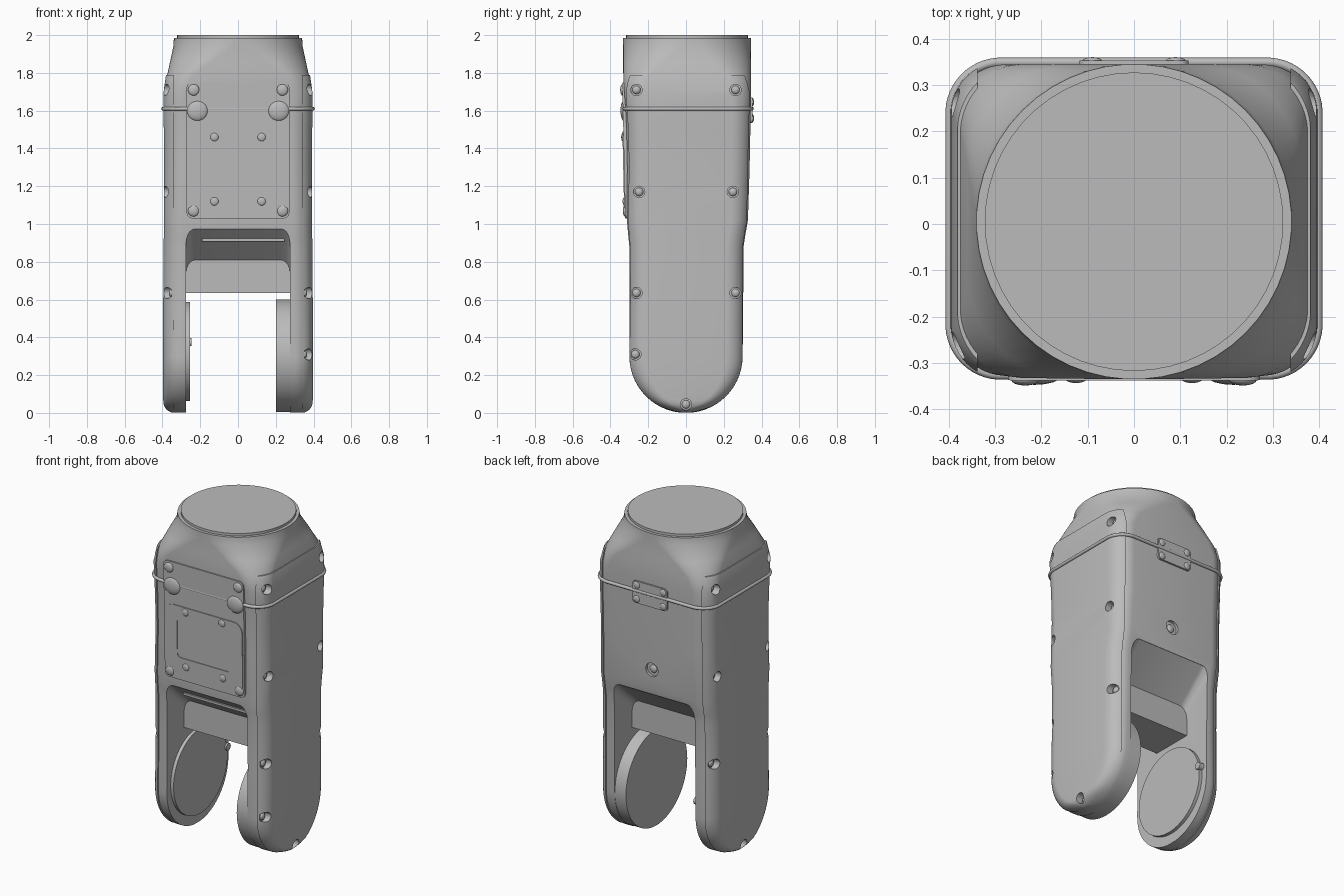
import bpy, bmesh, math
from mathutils import Matrix, Vector

if "Cube" in bpy.data.objects:
    bpy.data.objects.remove(bpy.data.objects["Cube"], do_unlink=True)

grey = bpy.data.materials.new("plain grey")
grey.use_nodes = True
colour = (0.5, 0.5, 0.5, 1)
grey.diffuse_color = colour
grey.node_tree.nodes["Principled BSDF"].inputs["Base Color"].default_value = colour


def finish(name, bm):
    bmesh.ops.recalc_face_normals(bm, faces=bm.faces)
    mesh = bpy.data.meshes.new(name)
    bm.to_mesh(mesh)
    bm.free()
    ob = bpy.data.objects.new(name, mesh)
    bpy.context.collection.objects.link(ob)
    mesh.materials.append(grey)
    return ob


def activate(ob):
    bpy.ops.object.select_all(action='DESELECT')
    ob.select_set(True)
    bpy.context.view_layer.objects.active = ob


def smooth(ob, angle=30):
    activate(ob)
    bpy.ops.object.shade_smooth_by_angle(angle=math.radians(angle))


def cut(ob, cutter, op='DIFFERENCE'):
    activate(ob)
    mod = ob.modifiers.new("cut", 'BOOLEAN')
    mod.operation, mod.solver, mod.object = op, 'EXACT', cutter
    bpy.ops.object.modifier_apply(modifier=mod.name)


def outline(hx, v0, v1, rx, rv, steps=12):
    """Rounded rectangle as 2D points, counter-clockwise."""
    pts = []
    corners = [(hx - rx, v1 - rv), (rx - hx, v1 - rv), (rx - hx, v0 + rv), (hx - rx, v0 + rv)]
    for q, (cx, cv) in enumerate(corners):
        for i in range(steps + 1):
            a = math.pi / 2 * (q + (i + 0.5) / (steps + 1))
            pts.append((cx + rx * math.cos(a), cv + rv * math.sin(a)))
    return pts


def loft(name, rings):
    bm = bmesh.new()
    rows = [[bm.verts.new(p) for p in ring] for ring in rings]
    n = len(rows[0])
    for a, b in zip(rows, rows[1:]):
        for i in range(n):
            bm.faces.new((a[i], a[(i + 1) % n], b[(i + 1) % n], b[i]))
    bm.faces.new(rows[0])
    bm.faces.new(rows[-1])
    return finish(name, bm)


def add_cylinder(bm, centre, axis, r, depth, segs=32):
    turn = Vector((0, 0, 1)).rotation_difference(Vector(axis)).to_matrix().to_4x4()
    bmesh.ops.create_cone(bm, cap_ends=True, segments=segs, radius1=r, radius2=r, depth=depth,
                          matrix=Matrix.Translation(centre) @ turn)


def cylinder(name, centre, axis, r, depth, segs=48):
    bm = bmesh.new()
    add_cylinder(bm, centre, axis, r, depth, segs)
    return finish(name, bm)


def box(name, lo, hi):
    bm = bmesh.new()
    bmesh.ops.create_cube(bm, size=1)
    for v in bm.verts:
        v.co = [(a + b) / 2 + (b - a) * c for a, b, c in zip(lo, hi, v.co)]
    return finish(name, bm)


def ball(name, centre, size):
    bm = bmesh.new()
    bmesh.ops.create_uvsphere(bm, u_segments=16, v_segments=10, radius=1,
                              matrix=Matrix.Translation(centre) @ Matrix.Diagonal((*size, 1)))
    ob = finish(name, bm)
    smooth(ob, 60)
    return ob


def plate(name, hx, z0, z1, r, back, front):
    """Rounded upright plate; back and front give y as functions of z."""
    pts = outline(hx, z0, z1, r, r, 6)
    return loft(name, [[(x, f(z), z) for x, z in pts] for f in (back, front)])


# Body sections: z, half width, front y, back y, corner radius
sections = [(0.6, .39, -.298, .303, .1), (0.88, .388, -.3, .305, .1), (0.94, .387, -.306, .314, .1),
            (1.02, .386, -.313, .328, .1), (1.3, .385, -.311, .337, .11), (1.5, .387, -.315, .341, .11),
            (1.61, .39, -.32, .343, .11), (1.7, .388, -.327, .344, .11), (1.78, .377, -.332, .345, .14),
            (1.86, .36, -.334, .345, .23), (1.94, .343, -.335, .345, .33), (1.985, .34, -.335, .345, .34)]


def body_rings(grow=0.0):
    rings = []
    for k in range(1, 15):                       # rounded arm ends
        t = math.pi / 2 * k / 14
        z, hy, f = .3 * (1 - math.cos(t)), .3 * math.sin(t) + grow, .06
        hx = .39 - f + math.sqrt(f * f - max(0, f - z) ** 2) + grow
        ry = min(.1, hy * .9)
        rings.append([(x, y, z) for x, y in outline(hx, -hy, hy, .09, ry)])
    for z, hx, y0, y1, r in sections:
        rings.append([(x, y, z) for x, y in outline(hx + grow, y0 - grow, y1 + grow, r, r)])
    return rings


body = loft("body", body_rings())

# Slot between the arms, leaving a web with sloped faces
half = [(-.5, -.1), (-.5, .985), (-.32, .985), (-.13, .81), (-.13, .635)]
profile = half + [(-y, z) for y, z in reversed(half)]
bm = bmesh.new()
face = bm.faces.new([bm.verts.new((-.275, y, z)) for y, z in profile])
out = bmesh.ops.extrude_face_region(bm, geom=[face])
bmesh.ops.translate(bm, vec=(.55, 0, 0), verts=[g for g in out["geom"] if isinstance(g, bmesh.types.BMVert)])
bm.normal_update()
rim = [e for e in bm.edges if abs(e.verts[0].co.x - e.verts[1].co.x) < .01
       and min(v.co.z for v in e.verts) > .7]
bmesh.ops.bevel(bm, geom=rim, offset=.05, segments=5, profile=.5, affect='EDGES')
slot = finish("slot_cutter", bm)
cut(body, slot)

# Screw pockets along the edges of the side covers
spots = [(s * y, z) for s in (-1, 1) for y, z in ((.262, 1.71), (.248, 1.17), (.262, .635))] + [(0, .045)]
sites = [(side, y, z) for side in (-1, 1) for y, z in spots] + [(1, -.268, .31)]
bm = bmesh.new()
for side, y, z in sites:
    add_cylinder(bm, (side * .452, y, z), (1, 0, 0), .03, .2, 20)
pockets = finish("pocket_cutter", bm)
cut(body, pockets)

# Round recess on the back
hole = cylinder("hole_cutter", (0, .38, 1.14), (0, 1, 0), .042, .13)
cut(body, hole)
ball("back_recess_screw", (0, .314, 1.14), (.024, .012, .024))
smooth(body)

# Side covers
for side, label in ((1, "left"), (-1, "right")):
    cover = loft(label + "_side_cover", body_rings(.006))
    a, b = sorted((side * .338, side * 1))
    limit = box("cover_limit", (a, -1, -1), (b, 1, 1.79))
    cut(cover, limit, 'INTERSECT')
    cut(cover, pockets)
    smooth(cover)
    bpy.data.objects.remove(limit, do_unlink=True)
for side, y, z in sites:
    ball("side_screw", (side * .352, y, z), (.014, .022, .022))
for helper in (slot, pockets, hole):
    bpy.data.objects.remove(helper, do_unlink=True)

# Top flange
smooth(cylinder("top_flange", (0, .005, 1.985), (0, 0, 1), .322, .03, 52))


# Front access panel with a raised hatch and a recessed window
def front_y(z, lift=0):
    return -.322 - .022 * (z - 1.05) - lift


def inner(z):
    return -.28


smooth(plate("front_panel", .272, 1.03, 1.75, .03, inner, front_y))
hatch = plate("front_hatch", .262, 1.05, 1.49, .06, inner, lambda z: front_y(z, .005))
window = plate("window_cutter", .182, 1.17, 1.41, .025, lambda z: front_y(z, .001), lambda z: -.5)
cut(hatch, window)
bpy.data.objects.remove(window, do_unlink=True)
smooth(hatch)
for s in (-1, 1):
    for z in (1.07, 1.71):
        ball("panel_screw", (s * .235, front_y(z), z), (.03, .012, .03))
    for z in (1.12, 1.46):
        ball("hatch_screw", (s * .125, front_y(z, .004), z), (.022, .008, .022))
    ball("cable_outlet", (s * .215, -.328, 1.6), (.058, .019, .055))

# Cable around the body, held by a clamp on the back
curve = bpy.data.curves.new("cable", 'CURVE')
curve.dimensions, curve.bevel_depth, curve.bevel_resolution = '3D', .01, 3
z, hx, y0, y1, r = next(s for s in sections if s[0] == 1.61)
path = outline(hx + .007, y0 - .006, y1 + .006, r, r)
spline = curve.splines.new('POLY')
spline.points.add(len(path) - 1)
for p, (x, y) in zip(spline.points, path):
    p.co = (x, y, z, 1)
spline.use_cyclic_u = True
cable = bpy.data.objects.new("cable", curve)
bpy.context.collection.objects.link(cable)
curve.materials.append(grey)
activate(cable)
bpy.ops.object.convert(target='MESH')
smooth(bpy.context.object, 60)

smooth(plate("cable_clamp", .118, 1.535, 1.67, .02, lambda z: .3, lambda z: .353))
for s in (-1, 1):
    for z in (1.56, 1.645):
        ball("clamp_screw", (s * .09, .351, z), (.022, .009, .022))

# Joint discs on the inner faces of the arms
smooth(cylinder("thick_joint_disc", (.245, 0, .302), (1, 0, 0), .298, .09, 64))
smooth(cylinder("thin_joint_disc", (-.27, 0, .325), (1, 0, 0), .262, .03, 64))
smooth(cylinder("joint_stop", (-.265, .258, .375), (1, 0, 0), .022, .04, 20))

# Thin ledge under the front panel
box("ledge", (-.19, -.262, .908), (.245, -.15, .922))
